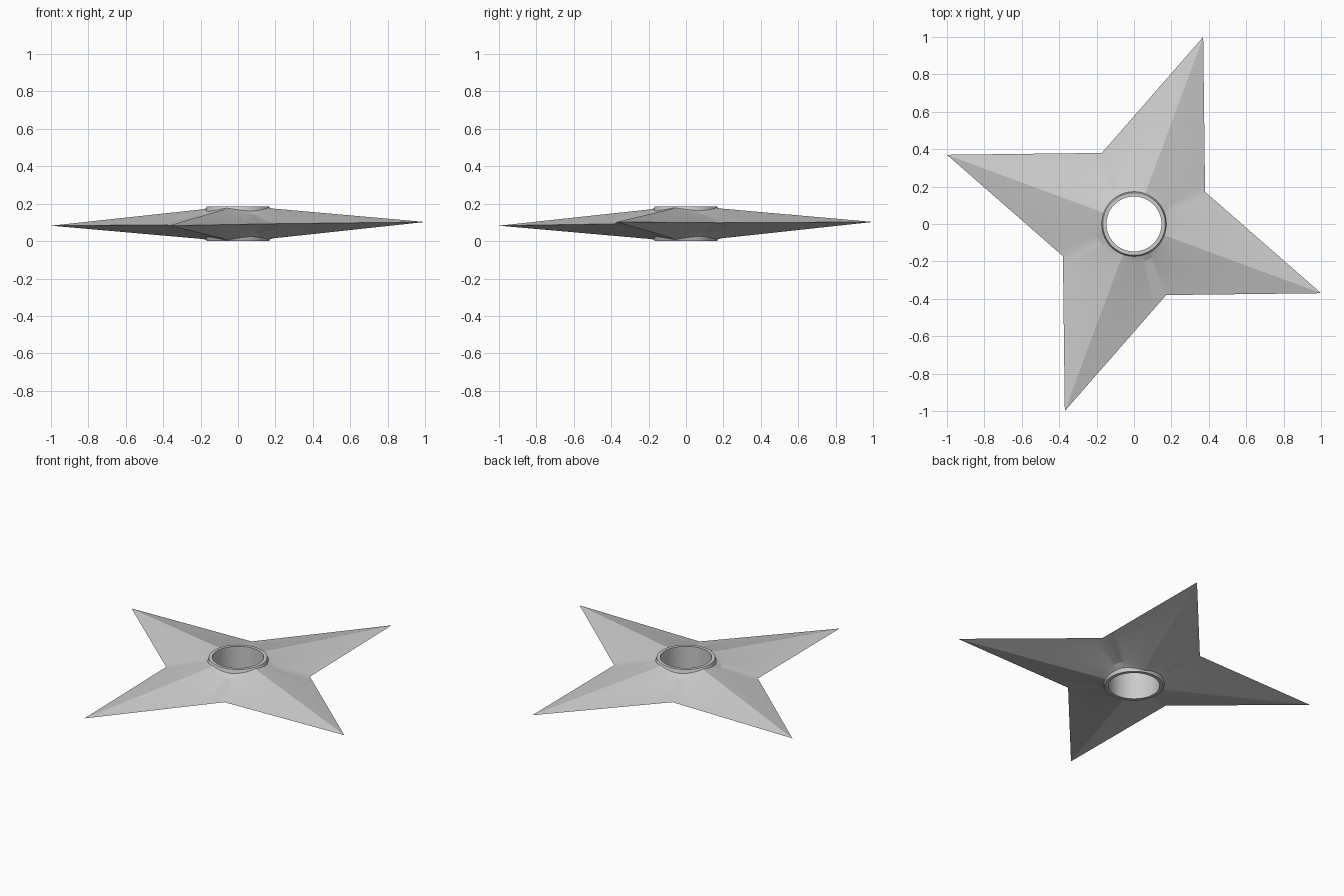
import bpy, bmesh, math
from mathutils import Vector

if "Cube" in bpy.data.objects:
    bpy.data.objects.remove(bpy.data.objects["Cube"])

MID, APEX, HALF = 0.0925, 0.098, 0.0925
SEG = 8                                   # columns per blade side
HOLE, RIM, FILLET = 0.147, 0.17, 0.205


def turn(p, k):
    """Rotate a 2D point by k quarter turns."""
    a = k * math.pi / 2
    return Vector((p[0] * math.cos(a) - p[1] * math.sin(a),
                   p[0] * math.sin(a) + p[1] * math.cos(a)))


# Star outline: alternating notch and tip
corners = []
for k in range(4):
    corners += [turn((0.38, 0.172), k), turn((0.37, 1.0), k)]

# Outline points at even angles along each straight edge
outline = []
for i, a in enumerate(corners):
    b = corners[(i + 1) % 8]
    a0 = math.atan2(a.y, a.x)
    span = (math.atan2(b.y, b.x) - a0) % (2 * math.pi)
    e = b - a
    for s in range(SEG):
        t = a0 + span * s / SEG
        d = Vector((math.cos(t), math.sin(t)))
        r = (a.x * e.y - a.y * e.x) / (d.x * e.y - d.y * e.x)
        outline.append((d, r))


def column(d, radius):
    """Cross-section loop: edge, top face, rim, hole wall, bottom face."""
    edge = MID + 0.012 * d.x * radius + 0.0056 * d.y * radius

    def side(sign):
        def slope(r):
            f = r / radius
            return edge * f + MID * (1 - f) + sign * APEX * (1 - f)
        top = MID + sign * HALF
        base = slope(RIM + 0.003)
        return [(FILLET, slope(FILLET)),
                (RIM + 0.003, base + 0.3 * (top - base)),
                (RIM - 0.003, top), (HOLE, top)]
    pts = [(radius, edge)] + side(1) + side(-1)[::-1]
    return [(d.x * r, d.y * r, z) for r, z in pts]


# Four-pointed blade with a raised ring round the through hole
bm = bmesh.new()
cols = [[bm.verts.new(p) for p in column(d, r)] for d, r in outline]
for i, c in enumerate(cols):
    n = cols[(i + 1) % len(cols)]
    for j in range(len(c)):
        k = (j + 1) % len(c)
        bm.faces.new((c[j], n[j], n[k], c[k]))
bmesh.ops.recalc_face_normals(bm, faces=bm.faces)
mesh = bpy.data.meshes.new("throwing_star")
bm.to_mesh(mesh)
bm.free()
star = bpy.data.objects.new("throwing_star", mesh)
bpy.context.collection.objects.link(star)

# Crisp ridges, smooth ring
bpy.context.view_layer.objects.active = star
star.select_set(True)
bpy.ops.object.shade_smooth_by_angle(angle=math.radians(15))
